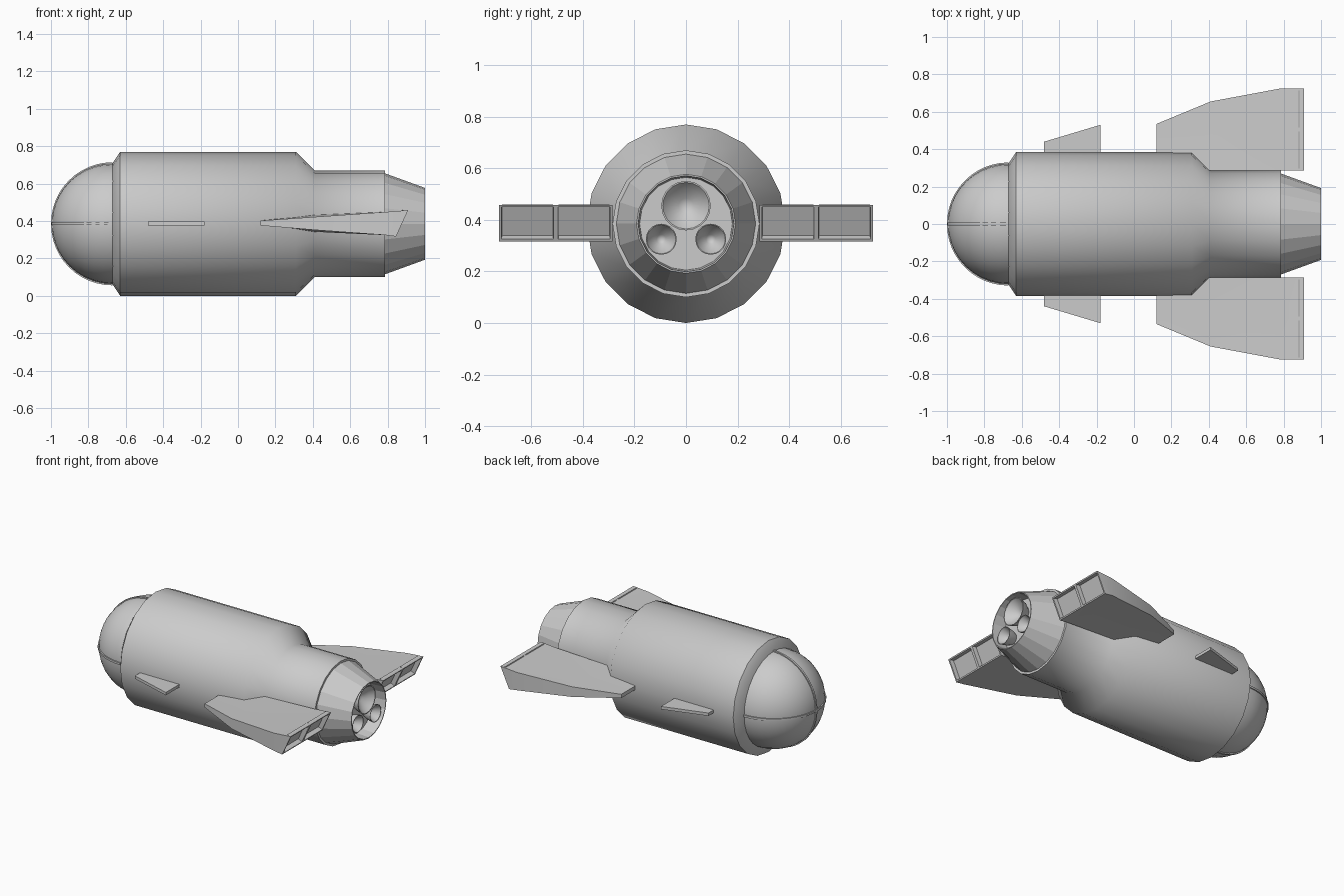
import bpy, bmesh
from math import sin, cos, pi, radians

if "Cube" in bpy.data.objects:
    bpy.data.objects.remove(bpy.data.objects["Cube"])

AXIS_Z = 0.385


def finish(name, bm, smooth=None):
    bmesh.ops.remove_doubles(bm, verts=bm.verts, dist=1e-5)
    bmesh.ops.recalc_face_normals(bm, faces=bm.faces)
    me = bpy.data.meshes.new(name)
    bm.to_mesh(me)
    bm.free()
    ob = bpy.data.objects.new(name, me)
    bpy.context.collection.objects.link(ob)
    if smooth:
        bpy.ops.object.select_all(action='DESELECT')
        ob.select_set(True)
        bpy.context.view_layer.objects.active = ob
        bpy.ops.object.shade_smooth_by_angle(angle=radians(smooth))
    return ob


def lathe(name, profile, sides=20, y=0.0, z=AXIS_Z, smooth=None):
    """Revolve (x, radius) points around an axis parallel to x."""
    bm = bmesh.new()
    rings = []
    for x, r in profile:
        if r == 0:
            rings.append([bm.verts.new((x, y, z))] * sides)
        else:
            rings.append([bm.verts.new((x, y + r * cos(2 * pi * i / sides),
                                        z + r * sin(2 * pi * i / sides)))
                          for i in range(sides)])
    for a, b in zip(rings, rings[1:]):
        for i in range(sides):
            j = (i + 1) % sides
            quad = list(dict.fromkeys((a[i], a[j], b[j], b[i])))
            if len(quad) > 2:
                bm.faces.new(quad)
    return finish(name, bm, smooth)


def bridge(bm, a, b):
    n = len(a)
    for i in range(n):
        j = (i + 1) % n
        bm.faces.new((a[i], a[j], b[j], b[i]))


# Main hull, stepped down at the rear
lathe("hull", [(-0.67, 0), (-0.67, 0.325), (-0.63, 0.385), (0.31, 0.385),
               (0.41, 0.285), (0.785, 0.285), (0.785, 0)], smooth=50)

# Recessed tail cone
lathe("tail_cone", [(0.78, 0.272), (1.0, 0.192), (1.0, 0.186),
                    (0.91, 0.18), (0.91, 0)])

# Three engine bells, hollow with a pointed centre
for name, y, z, r in (("main_bell", 0, 0.455, 0.096),
                      ("small_bell_left", -0.096, 0.325, 0.06),
                      ("small_bell_right", 0.096, 0.325, 0.06)):
    lathe(name, [(0.905, r * 0.6), (0.94, r * 0.85), (0.985, r), (0.985, r * 0.94),
                 (0.955, r * 0.7), (0.93, r * 0.3), (0.915, 0)],
          sides=20, y=y, z=z, smooth=50)

# Nose dome
R = 0.322
lathe("nose_dome", [(-0.665, R)] + [(-0.672 - R * sin(radians(a)), R * cos(radians(a)))
                                    for a in range(0, 90, 9)] + [(-0.672 - R, 0)],
      sides=32, smooth=50)


# Two crossing frame ribs over the dome
def dome_rib(name, vertical):
    bm = bmesh.new()
    prev = None
    for k in range(25):
        t = -pi / 2 + pi * k / 24
        ring = []
        for r, w in ((0.31, -0.007), (0.329, -0.007), (0.329, 0.007), (0.31, 0.007)):
            x, s = -0.671 - r * cos(t), r * sin(t)
            co = (x, w, AXIS_Z + s) if vertical else (x, s, AXIS_Z + w)
            ring.append(bm.verts.new(co))
        if prev:
            bridge(bm, prev, ring)
        else:
            bm.faces.new(ring)
        prev = ring
    bm.faces.new(prev)
    finish(name, bm, 40)


dome_rib("dome_rib_vertical", True)
dome_rib("dome_rib_horizontal", False)


# Small forward fins
def front_fin(name, s):
    bm = bmesh.new()
    outline = [(-0.48, 0.36), (-0.48, 0.44), (-0.18, 0.53), (-0.18, 0.36)]
    lo, hi = ([bm.verts.new((x, s * y, z)) for x, y in outline] for z in (0.377, 0.397))
    bridge(bm, lo, hi)
    bm.faces.new(lo)
    bm.faces.new(hi)
    finish(name, bm)


# Rear wings: thickening loft ending in two recessed exhaust boxes
def wing(name, s):
    # x bottom, x top, outer y, z bottom, z top
    sections = [(0.12, 0.12, 0.535, 0.376, 0.402),
                (0.41, 0.41, 0.655, 0.352, 0.422),
                (0.785, 0.785, 0.725, 0.325, 0.448),
                (0.845, 0.91, 0.725, 0.317, 0.458)]
    bm = bmesh.new()
    prev = None
    for i, (xb, xt, yo, zb, zt) in enumerate(sections):
        ym = (0.285 + yo) / 2
        bulge = 0.01 if i == 1 else 0
        ring = [bm.verts.new(c) for c in (
            (xb, s * 0.285, zb - bulge), (xb, s * ym, zb), (xb, s * yo, zb),
            (xt, s * yo, zt), (xt, s * ym, zt), (xt, s * 0.285, zt + bulge))]
        if prev:
            bridge(bm, prev, ring)
        else:
            bm.faces.new(ring)
        prev = ring
    a, b, c, d, e, f = prev
    rear = [bm.faces.new((a, b, e, f)), bm.faces.new((b, c, d, e))]
    bmesh.ops.recalc_face_normals(bm, faces=bm.faces)
    bmesh.ops.inset_individual(bm, faces=rear, thickness=0.013, depth=0)
    bmesh.ops.inset_individual(bm, faces=rear, thickness=0.003, depth=-0.03)
    finish(name, bm, 30)


for side, s in (("right", -1), ("left", 1)):
    front_fin("front_fin_" + side, s)
    wing("rear_wing_" + side, s)
